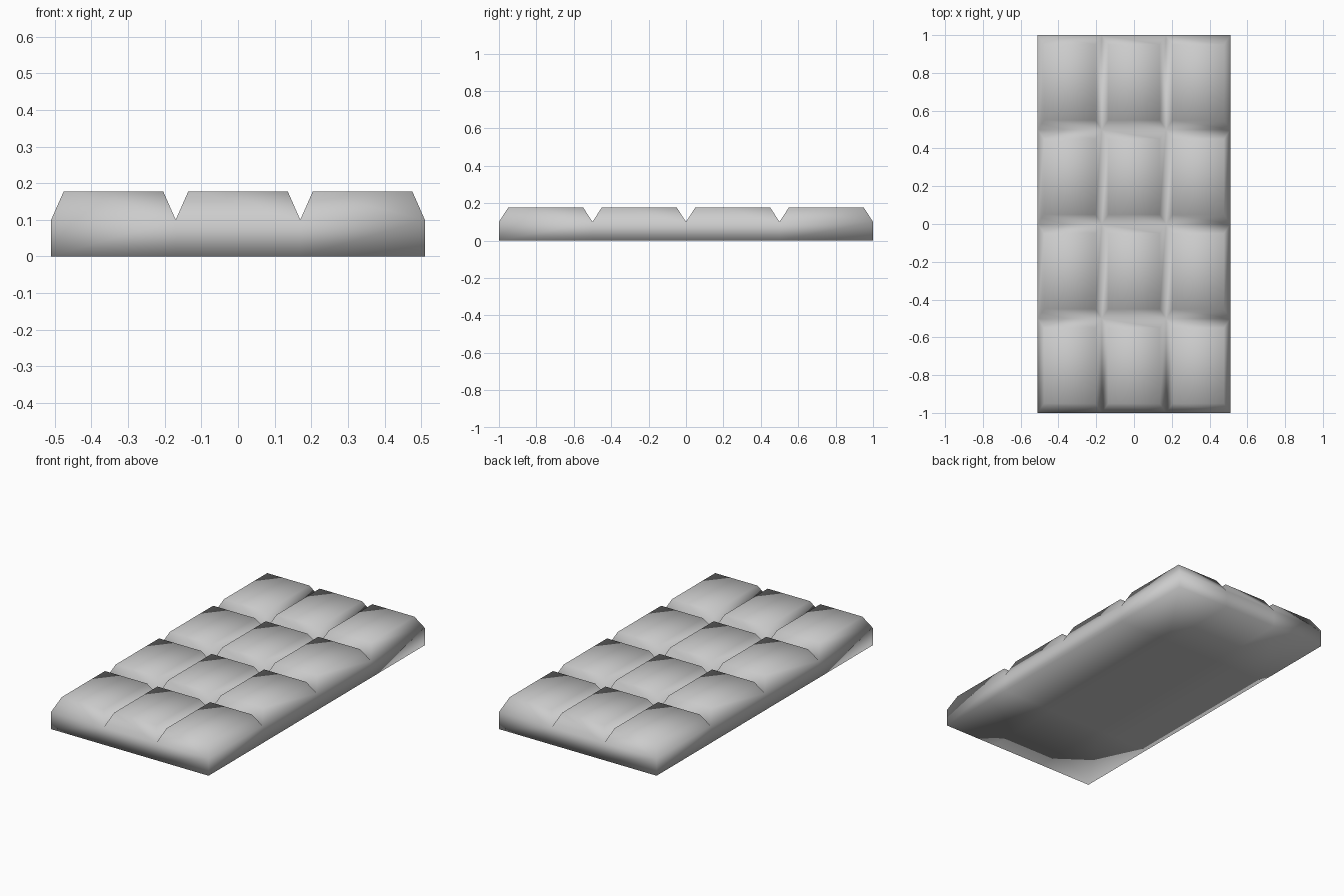
import bpy
import bmesh
from mathutils import Matrix, Vector

if "Cube" in bpy.data.objects:
    bpy.data.objects.remove(bpy.data.objects["Cube"], do_unlink=True)

COLUMNS, ROWS = 3, 4
WIDTH, LENGTH = 1.02, 2.0
BASE_HEIGHT, TOP_HEIGHT = 0.10, 0.177
TOP_SCALE = 0.8

grey = bpy.data.materials.new("plain_grey")
grey.use_nodes = True
colour = (0.6, 0.6, 0.6, 1)
grey.diffuse_color = colour
grey.node_tree.nodes["Principled BSDF"].inputs["Base Color"].default_value = colour

bm = bmesh.new()

# Slab: one grid cell per square, thickened upwards from the floor
bmesh.ops.create_grid(bm, x_segments=COLUMNS, y_segments=ROWS, size=0.5,
                      matrix=Matrix.Diagonal((WIDTH, LENGTH, 1, 1)))
slab = bmesh.ops.extrude_face_region(bm, geom=bm.faces[:], use_keep_orig=True)
upper = [g for g in slab["geom"] if isinstance(g, bmesh.types.BMVert)]
bmesh.ops.translate(bm, verts=upper, vec=(0, 0, BASE_HEIGHT))

# Squares: each upper cell rises and tapers, leaving V-shaped grooves between
cells = [f for f in bm.faces if all(v.co.z > BASE_HEIGHT / 2 for v in f.verts)]
for face in bmesh.ops.extrude_discrete_faces(bm, faces=cells)["faces"]:
    centre = face.calc_center_median()
    for v in face.verts:
        v.co = centre + (v.co - centre) * TOP_SCALE
        v.co += Vector((0, 0, TOP_HEIGHT - BASE_HEIGHT))

# Soft shading flows over the whole bar
bmesh.ops.recalc_face_normals(bm, faces=bm.faces[:])
for face in bm.faces:
    face.smooth = True

mesh = bpy.data.meshes.new("segmented_bar")
bm.to_mesh(mesh)
bm.free()
mesh.materials.append(grey)
bpy.context.collection.objects.link(bpy.data.objects.new("segmented_bar", mesh))
